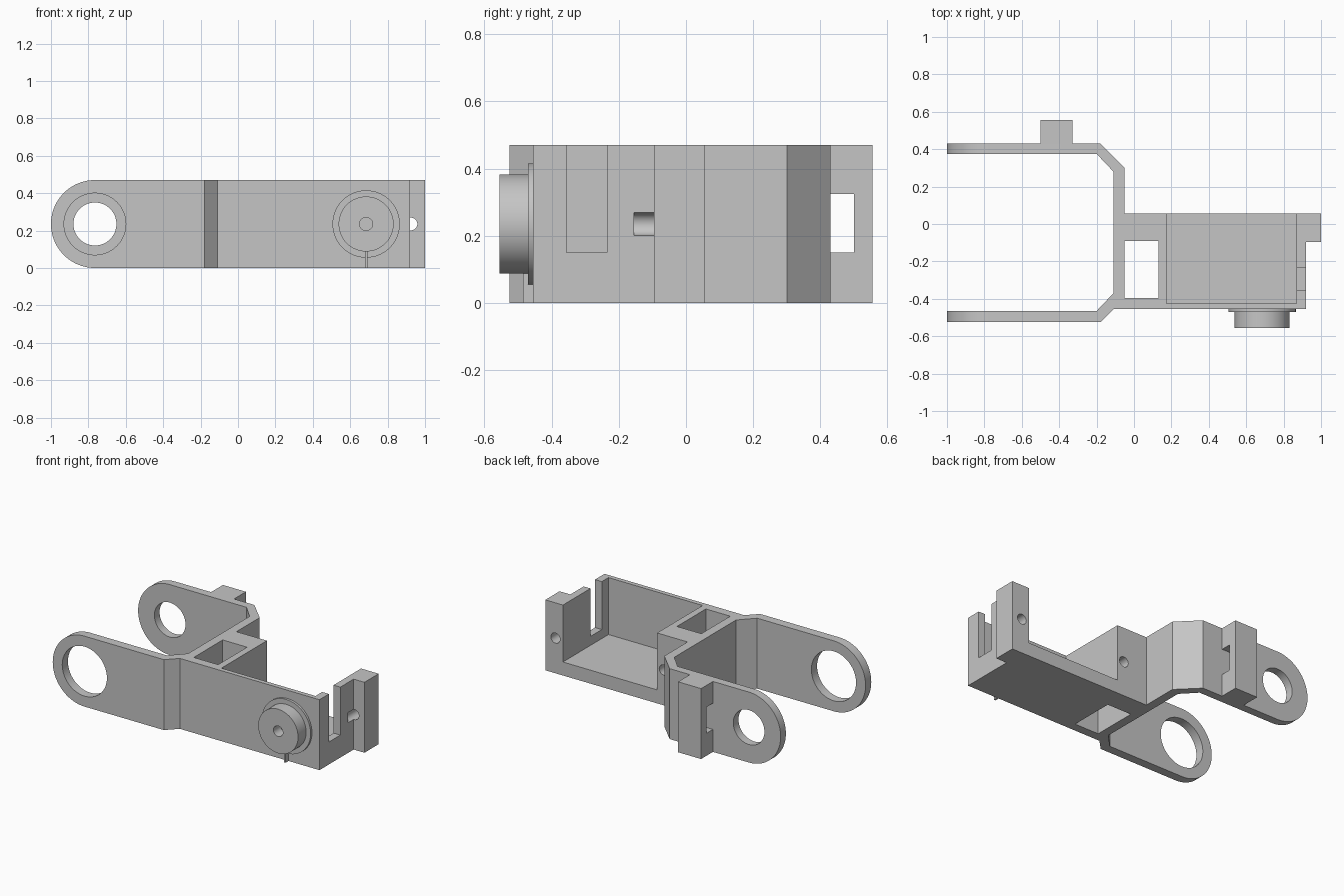
import bpy, bmesh, math
from mathutils import Vector

if "Cube" in bpy.data.objects:
    bpy.data.objects.remove(bpy.data.objects["Cube"], do_unlink=True)

H = 0.47          # overall height
MID = H / 2       # height of every hole axis
ARM_X = -0.765    # centre of the rounded arm ends

grey = bpy.data.materials.new("plain grey")
grey.use_nodes = True
colour = (0.56, 0.56, 0.56, 1)
grey.diffuse_color = colour
grey.node_tree.nodes["Principled BSDF"].inputs["Base Color"].default_value = colour


def prism(name, points, axis, lo, hi):
    """Extrude a 2D outline along an axis; the points use the other two axes in order."""
    def place(p, d):
        v = list(p)
        v.insert("xyz".index(axis), d)
        return Vector(v)
    bm = bmesh.new()
    face = bm.faces.new([bm.verts.new(place(p, lo)) for p in points])
    new = bmesh.ops.extrude_face_region(bm, geom=[face])["geom"]
    shift = place((0, 0), hi - lo)
    bmesh.ops.translate(bm, vec=shift, verts=[g for g in new if isinstance(g, bmesh.types.BMVert)])
    bmesh.ops.recalc_face_normals(bm, faces=bm.faces)
    mesh = bpy.data.meshes.new(name)
    bm.to_mesh(mesh)
    bm.free()
    mesh.materials.append(grey)
    obj = bpy.data.objects.new(name, mesh)
    bpy.context.collection.objects.link(obj)
    return obj


def box(name, x, y, z):
    return prism(name, [(x[0], y[0]), (x[1], y[0]), (x[1], y[1]), (x[0], y[1])], "z", *z)


def arc(x, r, start, end, n):
    return [(x + r * math.cos(start + (end - start) * i / n),
             MID + r * math.sin(start + (end - start) * i / n)) for i in range(n + 1)]


def cylinder(name, x, r, y0, y1, n=64):
    return prism(name, arc(x, r, 0, math.tau, n)[:-1], "y", y0, y1)


def select(obj):
    bpy.ops.object.select_all(action="DESELECT")
    obj.select_set(True)
    bpy.context.view_layer.objects.active = obj


def cut(obj, *cutters):
    select(obj)
    for cutter in cutters:
        cutter.hide_render = True
        mod = obj.modifiers.new("cut", "BOOLEAN")
        mod.operation = "DIFFERENCE"
        mod.solver = "EXACT"
        mod.object = cutter
        bpy.ops.object.modifier_apply(modifier=mod.name)
        bpy.data.objects.remove(cutter, do_unlink=True)


def smooth(obj):
    select(obj)
    bpy.ops.object.shade_smooth_by_angle(angle=math.radians(30))


# Forked bracket and motor tray as one solid seen from above
outline = [(-1, -.525), (-.18, -.525), (-.11, -.455), (.92, -.455), (.92, -.095),
           (1, -.095), (1, .055), (-.05, .055), (-.05, .3), (-.18, .43), (-1, .43),
           (-1, .375), (-.2, .375), (-.11, .28), (-.11, -.37), (-.2, -.465), (-1, -.465)]
bracket = prism("bracket", outline, "z", 0, H)

# Open tray, lightening pocket and cable slot
cut(bracket,
    box("tray_cutter", (.175, .87), (-.425, .3), (.09, 1)),
    box("pocket_cutter", (-.05, .13), (-.395, -.09), (-1, 1)),
    box("slot_cutter", (.8, .97), (-.355, -.235), (.15, 1)))

# Screw holes either side of the tray
for x in (.925, .125):
    cut(bracket, cylinder("screw_cutter", x, .034, -.155, .1, 32))

# Rounded arm ends and their bearing holes
corner = arc(ARM_X, MID, -math.pi / 2, -math.pi * 1.5, 48)
corner += [(ARM_X, 1), (-1.5, 1), (-1.5, -1), (ARM_X, -1)]
cut(bracket,
    prism("end_cutter", corner, "y", -1, 1),
    cylinder("front_hole_cutter", ARM_X, .165, -.7, -.3),
    cylinder("back_hole_cutter", ARM_X, .115, .2, .7))
smooth(bracket)

# Strap boss with a through window on the back arm
boss = [(.43, 0), (.555, 0), (.555, H), (.43, H), (.43, .325), (.5, .325), (.5, .15), (.43, .15)]
prism("strap_boss", boss, "x", -.5, -.33)

# Pivot flange, knob with blind hole, and locating key on the front wall
KNOB_X = .685
smooth(cylinder("pivot_flange", KNOB_X, .18, -.47, -.455))
knob = cylinder("pivot_knob", KNOB_X, .147, -.555, -.47)
cut(knob, cylinder("knob_cutter", KNOB_X, .035, -.6, -.48, 32))
smooth(knob)
box("locating_key", (.68, .692), (-.485, -.455), (0, .09))
